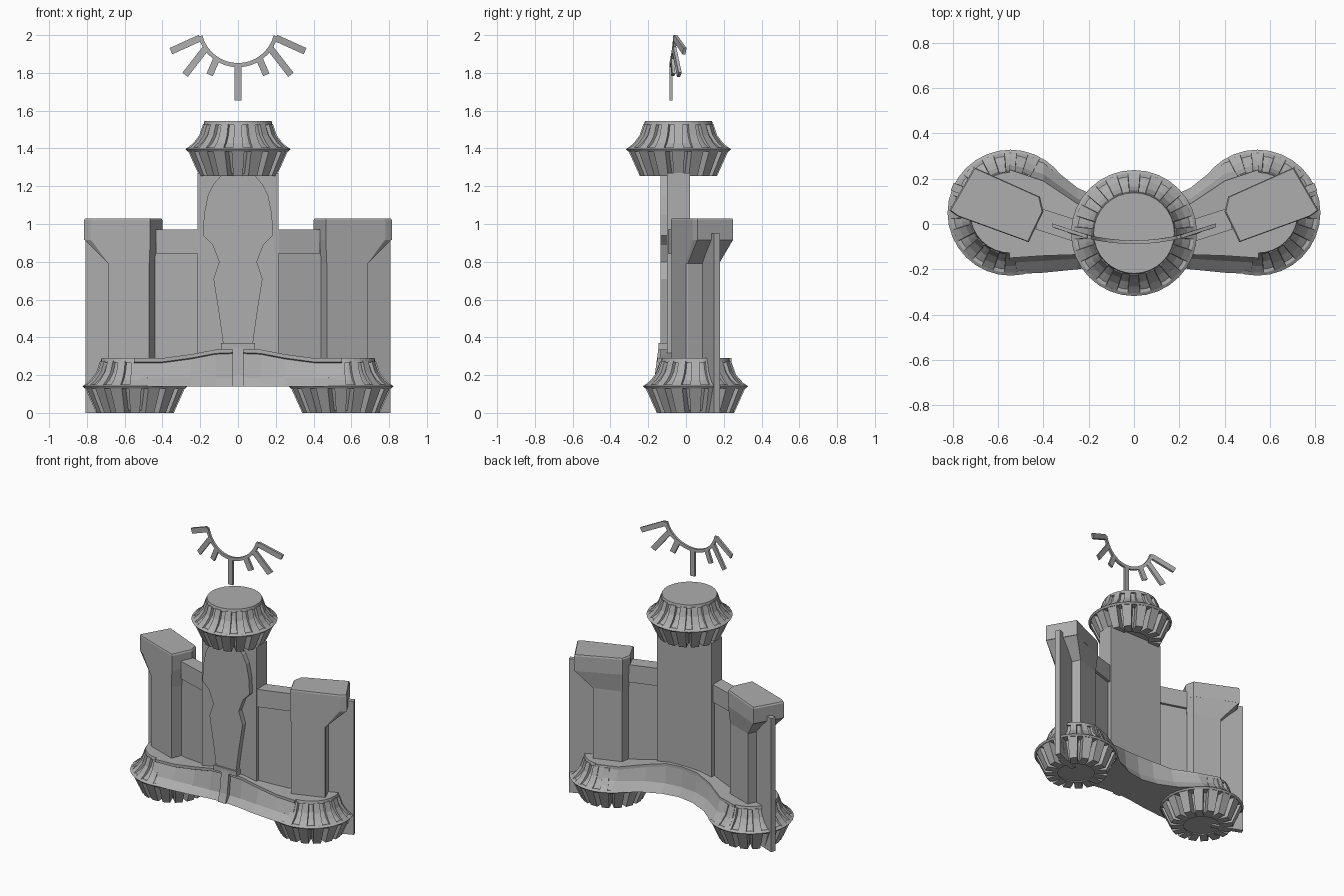
import bpy, bmesh
from math import sin, cos, pi, atan2, asin

cube = bpy.data.objects.get("Cube")
if cube:
    bpy.data.objects.remove(cube)

stone = bpy.data.materials.new("stone grey")
stone.use_nodes = True
grey = (0.42, 0.42, 0.42, 1)
stone.diffuse_color = grey
stone.node_tree.nodes["Principled BSDF"].inputs["Base Color"].default_value = grey


def finish(name, bm):
    bmesh.ops.recalc_face_normals(bm, faces=bm.faces)
    me = bpy.data.meshes.new(name)
    bm.to_mesh(me)
    bm.free()
    me.materials.append(stone)
    ob = bpy.data.objects.new(name, me)
    bpy.context.collection.objects.link(ob)
    return ob


def loft(bm, loops):
    """Closed solid through loops that all have the same point count."""
    rings = [[bm.verts.new(p) for p in loop] for loop in loops]
    n = len(rings[0])
    for a, b in zip(rings, rings[1:]):
        for i in range(n):
            j = (i + 1) % n
            bm.faces.new((a[i], a[j], b[j], b[i]))
    bm.faces.new(rings[0][::-1])
    bm.faces.new(rings[-1])


def solid(name, loops):
    bm = bmesh.new()
    loft(bm, loops)
    return finish(name, bm)


def prism(name, outline, z0, z1):
    return solid(name, [[(x, y, z) for x, y in outline] for z in (z0, z1)])


def wall(name, a, b, thick, z0, z1):
    """Upright slab between two plan points."""
    dx, dy = b[0] - a[0], b[1] - a[1]
    k = thick / 2 / (dx * dx + dy * dy) ** 0.5
    nx, ny = -dy * k, dx * k
    return prism(name, [(a[0] + nx, a[1] + ny), (b[0] + nx, b[1] + ny),
                        (b[0] - nx, b[1] - ny), (a[0] - nx, a[1] - ny)], z0, z1)


def ring(r, z, c, n=32):
    return [(c[0] + r * cos(2 * pi * i / n), c[1] + r * sin(2 * pi * i / n), c[2] + z)
            for i in range(n)]


# Flared capital: recessed core, thin rim, lid, and radial fins above and below
FLARE = [(0.27, 0.145), (0.235, 0.175), (0.205, 0.215), (0.185, 0.275)]


def capital(name, c):
    core = [(0.155, 0.012), (0.215, 0.135), (0.25, 0.15)]
    core += [(r - 0.018, z) for r, z in FLARE[1:]]
    solid(name + "_core", [ring(r, z, c) for r, z in core])
    solid(name + "_rim", [ring(r, z, c) for r, z in ((0.268, 0.13), (0.278, 0.142), (0.265, 0.15))])
    solid(name + "_lid", [ring(r, z, c) for r, z in ((0.183, 0.268), (0.178, 0.29))])
    bm = bmesh.new()
    for i in range(16):
        a = 2 * pi * i / 16 + pi / 2
        u, v = (cos(a), sin(a)), (-sin(a), cos(a))

        def row(r_in, r_out, w, z):
            return [(c[0] + u[0] * r + v[0] * s, c[1] + u[1] * r + v[1] * s, c[2] + z)
                    for r, s in ((r_in, -w), (r_out, -w), (r_out, w), (r_in, w))]
        loft(bm, [row(0.12, 0.205, 0.025, 0), row(0.19, 0.266, 0.034, 0.135)])
        loft(bm, [row(r - 0.05, r, 0.02 + (r - 0.18) * 0.08, z) for r, z in FLARE])
    finish(name + "_fins", bm)


capital("top_capital", (0, -0.04, 1.255))

# Curved base platform lofted from left to right
sections = [(0, -0.17, 0.08, -0.115, 0.03, 0.34), (0.12, -0.18, 0.10, -0.115, 0.04, 0.335),
            (0.25, -0.2, 0.16, -0.115, 0.08, 0.31), (0.4, -0.215, 0.28, -0.12, 0.18, 0.29),
            (0.55, -0.222, 0.32, -0.13, 0.23, 0.29)]
spans = [(-x, *rest) for x, *rest in sections[:0:-1]] + sections
loops = []
for x, f0, b0, f1, b1, top in spans:
    loops.append([(x, f0, 0.14), (x, f0 * 0.45 + f1 * 0.55, 0.185), (x, f1 - 0.01, top - 0.025),
                  (x, f1 - 0.02, top - 0.02), (x, f1 - 0.02, top), (x, b1 + 0.01, top),
                  (x, b1 + 0.01, top - 0.02), (x, b0 * 0.4 + b1 * 0.6, 0.2), (x, b0, 0.14)])
solid("base_platform", loops)

# Central slab with its shaped front plaque
prism("central_slab", [(-0.215, -0.1), (0.215, -0.1), (0.215, 0.02), (-0.215, 0.02)], 0.16, 1.27)
half = [(0.075, 0.34), (0.1, 0.52), (0.13, 0.71), (0.1, 0.8), (0.135, 0.89), (0.185, 0.94),
        (0.18, 1.05), (0.16, 1.15), (0.13, 1.21), (0.09, 1.255)]
shape = half + [(-x, z) for x, z in half[::-1]]
solid("front_plaque", [[(x, y, z) for x, z in shape] for y in (-0.135, -0.09)])
prism("plaque_foot", [(-0.09, -0.145), (0.09, -0.145), (0.09, -0.09), (-0.09, -0.09)], 0.335, 0.37)
solid("front_rib", [[(-0.03, y, z), (0.03, y, z), (0.03, -0.08, z), (-0.03, -0.08, z)]
                    for y, z in ((-0.185, 0.14), (-0.165, 0.2), (-0.145, 0.35))])

# Side towers, mirrored
cap = [(0.465, -0.08), (0.78, 0.035), (0.815, 0.06), (0.705, 0.25), (0.415, 0.12), (0.40, 0.055)]
body = [(0.47, -0.077), (0.685, 0.0), (0.685, 0.01), (0.61, 0.175), (0.425, 0.11), (0.415, 0.055)]
for s, side in ((1, "left"), (-1, "right")):
    def flip(pts):
        return [(s * x, y) for x, y in pts]

    capital(side + "_foot", (s * 0.545, 0.05, 0))
    prism(side + "_tower_body", flip(body), 0.2, 0.92)
    prism(side + "_tower_cap", flip(cap), 0.915, 1.02)
    solid(side + "_tower_cap_top", [[(x, y, 1.02) for x, y in flip(cap)],
                                    [(s * 0.6 + (x - s * 0.6) * 0.97, 0.07 + (y - 0.07) * 0.97, 1.03)
                                     for x, y in flip(cap)]])
    solid(side + "_corbel", [[(x, y, 0.79) for x, y in flip(body)],
                             [(x, y, 0.918) for x, y in flip(cap)]])
    wall(side + "_outer_fin", (s * 0.6, 0.085), (s * 0.802, 0.165), 0.035, 0, 0.95)
    wall(side + "_link_wall", (s * 0.18, -0.055), (s * 0.45, 0.03), 0.06, 0.2, 0.93)
    wall(side + "_link_coping", (s * 0.18, -0.055), (s * 0.42, 0.022), 0.095, 0.845, 0.97)


# Floating crescent with rays, bent backwards at the ends
def bent(x, z, d):
    return (x, -0.08 + 0.57 * x * x + d, z)


def strip(bm, pairs, t=0.008):
    loft(bm, [[bent(*p, -t), bent(*q, -t), bent(*q, t), bent(*p, t)] for p, q in pairs])


bm = bmesh.new()
steps = 16
sweep = asin(0.2 / 0.2065)
arc = [-sweep + 2 * sweep * i / steps for i in range(steps + 1)]
strip(bm, [[(r * sin(a), 2.047 - r * cos(a)) for r in (0.195, 0.217)] for a in arc])
rays = [(0, 1.84, 0, 1.655), (0.115, 1.87, 0.15, 1.79),
        (0.175, 1.925, 0.28, 1.79), (0.2, 1.985, 0.355, 1.915)]
rays += [(-a, b, -c, d) for a, b, c, d in rays[1:]]
for x0, z0, x1, z1 in rays:
    t = atan2(z1 - z0, x1 - x0)
    nx, nz = -sin(t) * 0.018, cos(t) * 0.018
    strip(bm, [[(x + nx, z + nz), (x - nx, z - nz)] for x, z in ((x0, z0), (x1, z1))])
finish("floating_crescent", bm)
